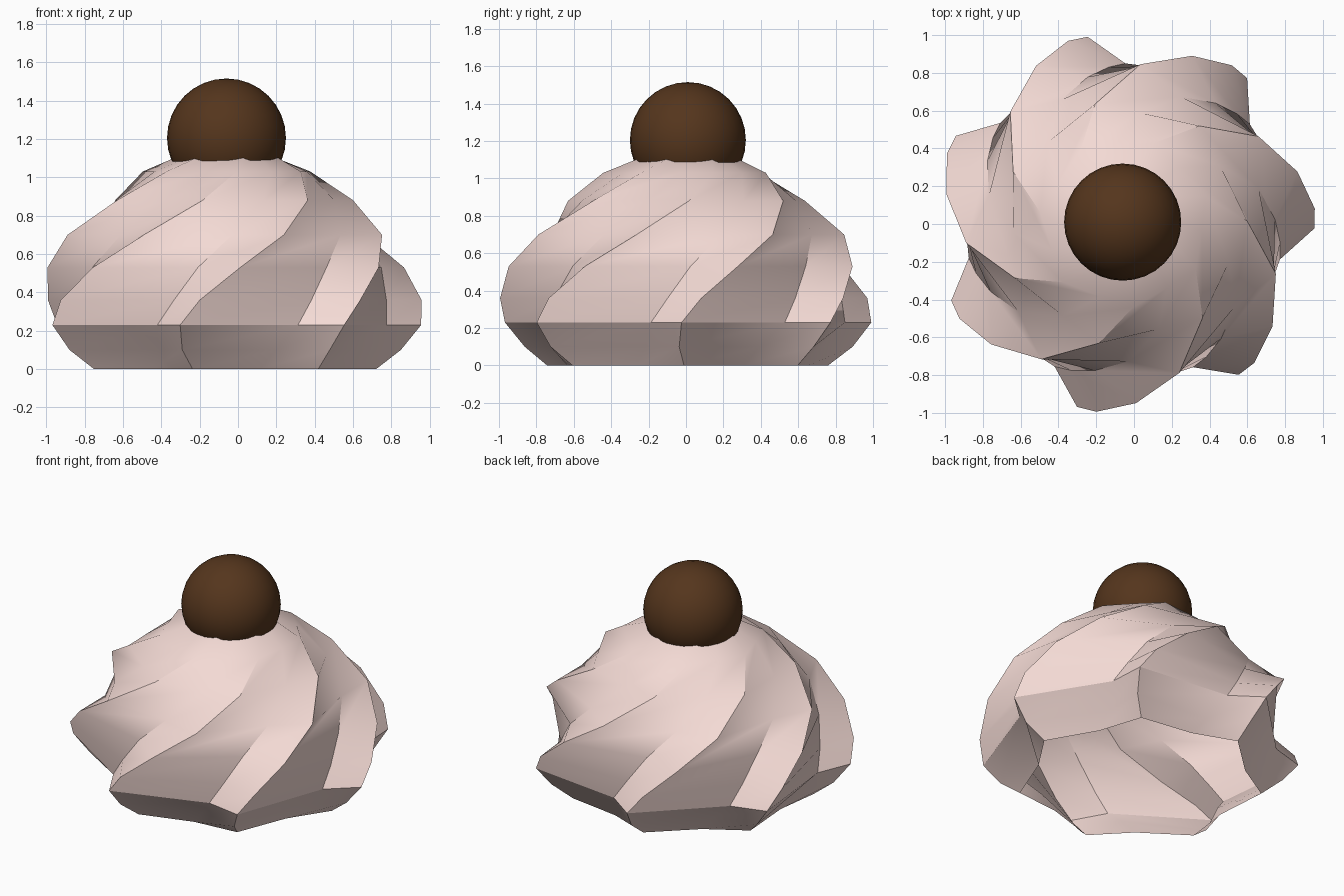
import bpy, bmesh
from math import sin, cos, radians, tau

if "Cube" in bpy.data.objects:
    bpy.data.objects.remove(bpy.data.objects["Cube"])

AXIS_X, AXIS_Y = -0.05, 0.005
LOBES = 7

# rings of the swirl: z, ridge radius, ridge angle, groove radius, groove angle
RINGS = [
    (0.00, 0.77, -104, 0.66, -127),
    (0.10, 0.90, -105.5, 0.71, -121),
    (0.23, 1.005, -104.5, 0.845, -116),
    (0.36, 1.01, -98.5, 0.83, -110),
    (0.53, 0.955, -86.3, 0.797, -101.5),
    (0.70, 0.845, -70, 0.733, -88.5),
    (0.88, 0.65, -50.5, 0.59, -72),
    (1.03, 0.45, -33, 0.41, -57),
    (1.12, 0.24, -18, 0.21, -43),
]


def material(name, color):
    m = bpy.data.materials.new(name)
    m.diffuse_color = (*color, 1)
    m.use_nodes = True
    m.node_tree.nodes["Principled BSDF"].inputs["Base Color"].default_value = m.diffuse_color
    return m


def finish(bm, name, mat, angle):
    mesh = bpy.data.meshes.new(name)
    bm.to_mesh(mesh)
    bm.free()
    mesh.shade_smooth()
    mesh.set_sharp_from_angle(angle=radians(angle))
    mesh.materials.append(mat)
    obj = bpy.data.objects.new(name, mesh)
    bpy.context.collection.objects.link(obj)
    return obj


# cream swirl: twisted seven-lobed shell, open underneath
bm = bmesh.new()
rows = []
for z, ridge_r, ridge_a, groove_r, groove_a in RINGS:
    row = []
    for k in range(LOBES):
        for r, a in ((groove_r, groove_a), (ridge_r, ridge_a)):
            t = radians(a) + tau * k / LOBES
            row.append(bm.verts.new((AXIS_X + r * cos(t), AXIS_Y + r * sin(t), z)))
    rows.append(row)
n = 2 * LOBES
for low, high in zip(rows, rows[1:]):
    for i in range(n):
        j = (i + 1) % n
        bm.faces.new((low[i], low[j], high[j], high[i]))
# closed tip hidden inside the ball
tip = bm.verts.new((AXIS_X, AXIS_Y, 1.16))
for i in range(n):
    bm.faces.new((rows[-1][i], rows[-1][(i + 1) % n], tip))
finish(bm, "cream_swirl", material("cream", (0.9, 0.7, 0.66)), 30)

# chocolate ball on top
bm = bmesh.new()
bmesh.ops.create_uvsphere(bm, u_segments=32, v_segments=16, radius=0.31)
bmesh.ops.translate(bm, verts=bm.verts, vec=(-0.06, 0.01, 1.205))
finish(bm, "topping_ball", material("chocolate", (0.09, 0.036, 0.012)), 30)
